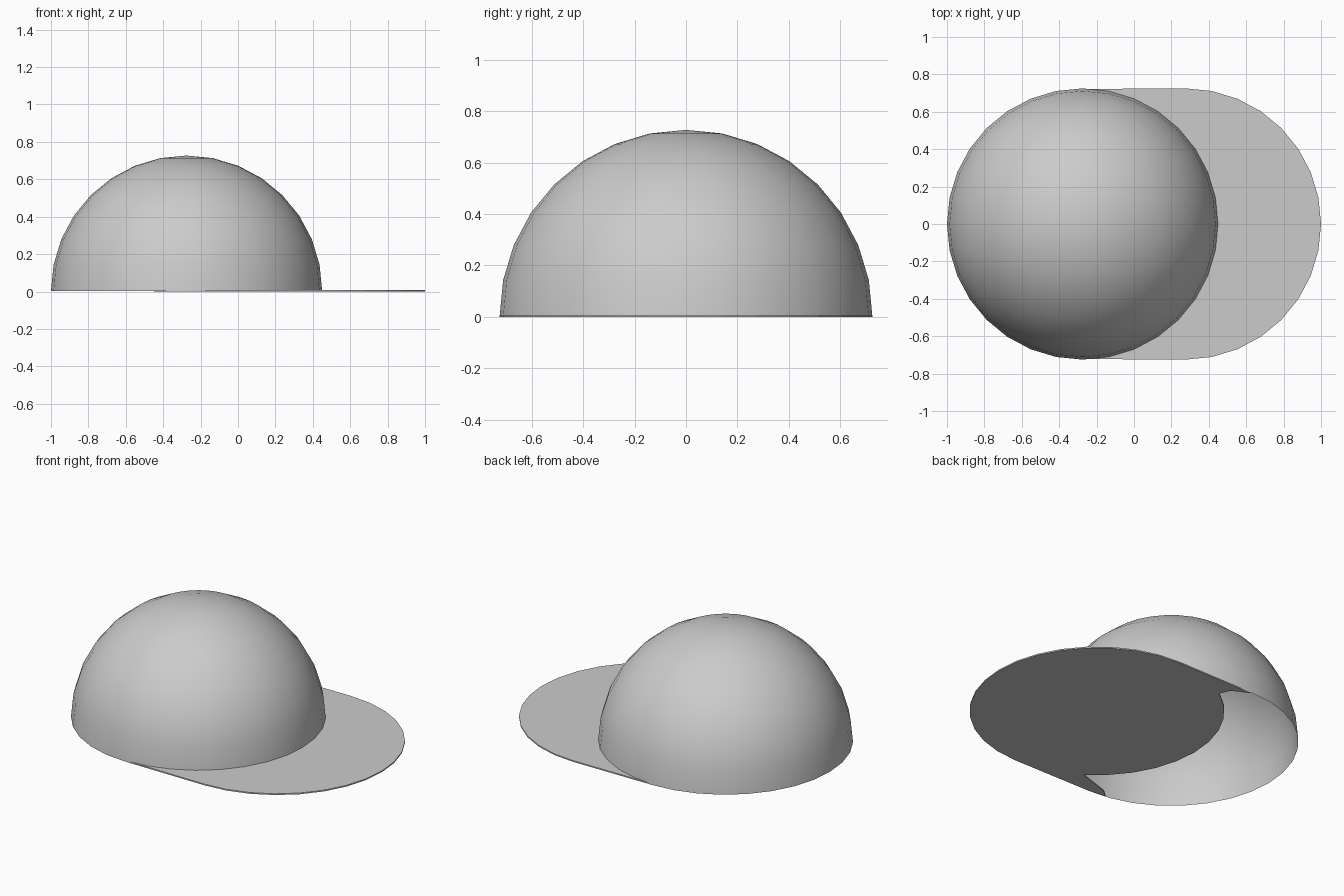
import bpy, bmesh
from math import cos, sin, tau

if "Cube" in bpy.data.objects:
    bpy.data.objects.remove(bpy.data.objects["Cube"])

R = 0.725      # radius of dome and brim
OFF = 0.275    # centre offset along x
SEG = 32
T = 0.008      # brim thickness


def finish(name, bm, smooth=False):
    mesh = bpy.data.meshes.new(name)
    bm.to_mesh(mesh)
    bm.free()
    ob = bpy.data.objects.new(name, mesh)
    bpy.context.collection.objects.link(ob)
    for p in mesh.polygons:
        p.use_smooth = smooth
    return ob


# Crown: open upper half of a sphere
bm = bmesh.new()
bmesh.ops.create_uvsphere(bm, u_segments=SEG, v_segments=16, radius=R)
bmesh.ops.delete(bm, geom=[v for v in bm.verts if v.co.z < -0.001], context='VERTS')
crown = finish("cap_crown", bm, True)
crown.location = (-OFF, 0, 0.002)


# Brim: thin disc whose sides run straight back to the crown rim
def arc(first, last):
    return [(OFF + R * cos(tau * k / SEG), R * sin(tau * k / SEG))
            for k in range(first, last + 1)]


outline = (arc(-8, 8)
           + [(-0.26, 0.722), (-0.155, 0.668)]
           + arc(11, 21)
           + [(-0.34, -0.67), (-0.385, -0.712), (-0.26, -0.722)])
bm = bmesh.new()
face = bm.faces.new([bm.verts.new((x, y, 0)) for x, y in outline])
top = bmesh.ops.extrude_face_region(bm, geom=[face])["geom"]
bmesh.ops.translate(bm, vec=(0, 0, T),
                    verts=[g for g in top if isinstance(g, bmesh.types.BMVert)])
bmesh.ops.recalc_face_normals(bm, faces=bm.faces)
finish("cap_brim", bm)
